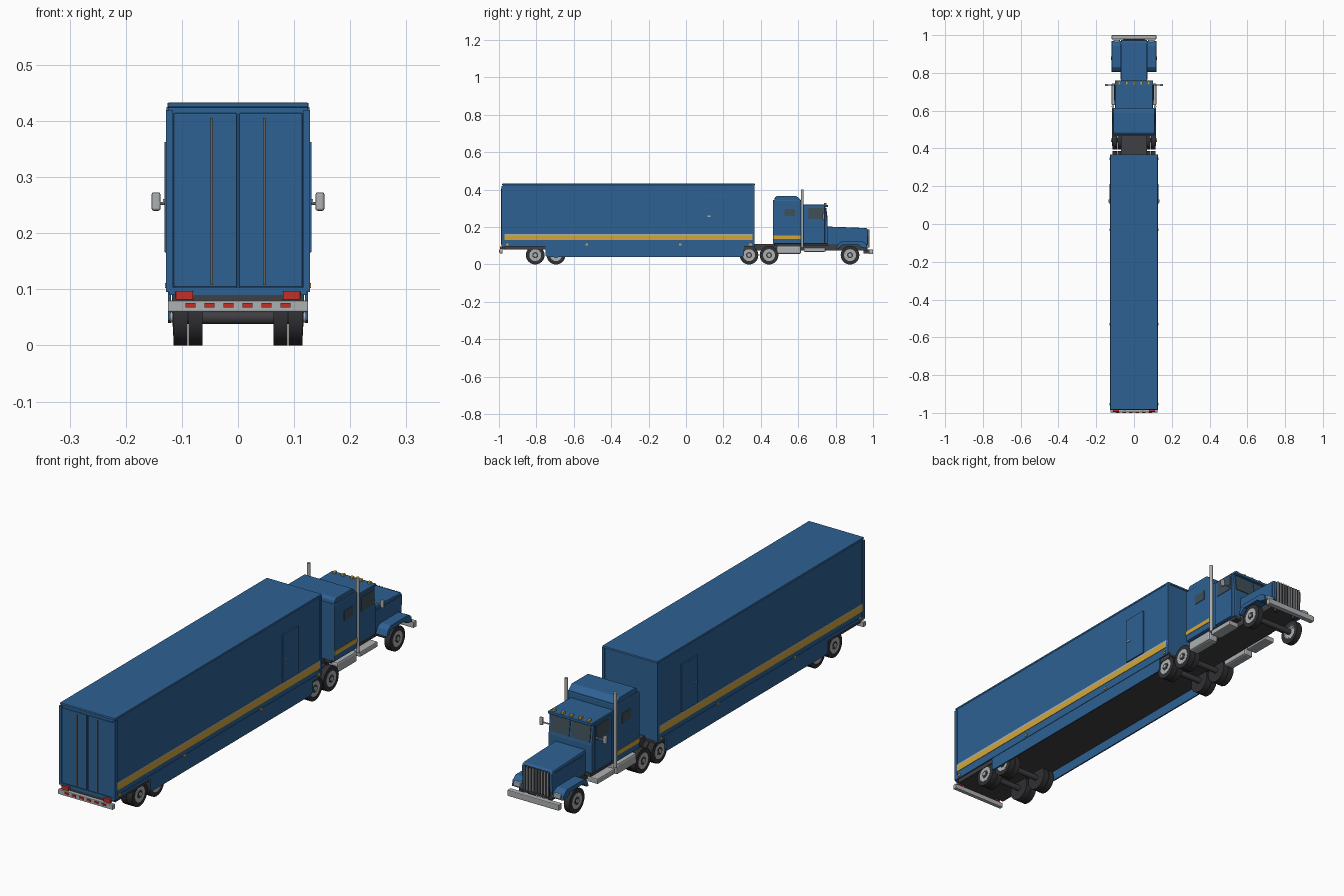
import bpy
import bmesh
from math import pi
from mathutils import Matrix, Vector

default_cube = bpy.data.objects.get("Cube")
if default_cube:
    bpy.data.objects.remove(default_cube, do_unlink=True)


def material(name, red, green, blue_part):
    mat = bpy.data.materials.new(name)
    colour = (red, green, blue_part, 1)
    mat.diffuse_color = colour
    mat.use_nodes = True
    shader = next(n for n in mat.node_tree.nodes if n.type == "BSDF_PRINCIPLED")
    shader.inputs["Base Color"].default_value = colour
    return mat


blue = material("body_blue", .027, .12, .29)
yellow = material("stripe_yellow", .65, .38, .04)
silver = material("silver_metal", .42, .44, .45)
rubber = material("tyre_rubber", .03, .03, .034)
frame = material("frame_grey", .05, .05, .056)
red = material("lamp_red", .55, .03, .02)
glass = material("window_glass", .05, .08, .1)
rod = material("rod_grey", .13, .12, .11)


def finish(name, bm, mat, bevel=0):
    bmesh.ops.recalc_face_normals(bm, faces=bm.faces)
    mesh = bpy.data.meshes.new(name)
    bm.to_mesh(mesh)
    bm.free()
    mesh.materials.append(mat)
    obj = bpy.data.objects.new(name, mesh)
    bpy.context.collection.objects.link(obj)
    if bevel:
        modifier = obj.modifiers.new("edge_bevel", "BEVEL")
        modifier.width = bevel
        modifier.segments = 2
    return obj


def prism(name, mat, x, profile, bevel=0):
    """Extrude a (y, z) outline between two x positions."""
    bm = bmesh.new()
    face = bm.faces.new([bm.verts.new((x[0], y, z)) for y, z in profile])
    extruded = bmesh.ops.extrude_face_region(bm, geom=[face])["geom"]
    moved = [v for v in extruded if isinstance(v, bmesh.types.BMVert)]
    bmesh.ops.translate(bm, verts=moved, vec=(x[1] - x[0], 0, 0))
    return finish(name, bm, mat, bevel)


def box(name, mat, x, y, z, bevel=0):
    corners = [(y[0], z[0]), (y[1], z[0]), (y[1], z[1]), (y[0], z[1])]
    return prism(name, mat, x, corners, bevel)


def centred(name, mat, half, y, z, bevel=0):
    return box(name, mat, (-half, half), y, z, bevel)


def sides():
    return (("left", 1), ("right", -1))


def pair(name, mat, x, y, z, bevel=0):
    for label, s in sides():
        box(f"{label}_{name}", mat, (s * x[0], s * x[1]), y, z, bevel)


def pair_prism(name, mat, x, profile, bevel=0):
    for label, s in sides():
        prism(f"{label}_{name}", mat, (s * x[0], s * x[1]), profile, bevel)


def cylinder(name, mat, start, end, radius, segments=24):
    start, end = Vector(start), Vector(end)
    axis = end - start
    turn = axis.to_track_quat("Z", "Y").to_matrix().to_4x4()
    bm = bmesh.new()
    bmesh.ops.create_cone(bm, cap_ends=True, segments=segments, radius1=radius,
                          radius2=radius, depth=axis.length,
                          matrix=Matrix.Translation((start + end) / 2) @ turn)
    obj = finish(name, bm, mat)
    bpy.ops.object.select_all(action="DESELECT")
    bpy.context.view_layer.objects.active = obj
    obj.select_set(True)
    bpy.ops.object.shade_smooth_by_angle(angle=pi / 6)
    return obj


# Trailer shell, floor and roof
rear, nose, wall = -.98, .365, .125
centred("trailer_body", blue, wall, (rear, nose), (.1, .425), .002)
centred("trailer_roof", blue, wall + .001, (rear - .003, nose + .003), (.424, .433), .003)
centred("trailer_floor", frame, .118, (rear + .01, nose), (.08, .1))
pair("lower_rail", blue, (wall - .004, wall + .002), (rear, nose), (.095, .11))
pair("corner_post", blue, (wall - .01, wall + .002), (nose - .01, nose + .002), (.1, .425))
pair("rear_post", blue, (wall - .008, wall + .003), (rear - .006, rear + .01), (.095, .42))
pair_prism("side_skirt", blue, (wall - .006, wall),
           [(-.75, .1), (-.75, .045), (-.74, .04), (.3, .04), (.31, .05), (.31, .1)])

# Trailer stripes, side doors and marker lamps
pair("yellow_stripe", yellow, (wall, wall + .002), (rear + .01, nose - .002), (.13, .156))
pair("silver_rail", silver, (wall, wall + .002), (rear + .01, nose - .002), (.156, .163))
pair("side_door", blue, (wall, wall + .006), (.107, .212), (.166, .363), .001)
pair("door_handle", silver, (wall, wall + .009), (.115, .13), (.255, .261))
for i, y in enumerate((-.955, -.53, -.03, .345)):
    pair(f"marker_lamp_{i}", yellow, (wall, wall + .005), (y - .007, y + .007), (.102, .111))

# Rear doors, locking rods and bumper
pair("rear_door", blue, (.002, .115), (rear - .005, rear), (.104, .414), .002)
pair("locking_rod", rod, (.045, .049), (rear - .008, rear), (.108, .405))
centred("rear_sill", blue, .122, (rear - .004, rear + .01), (.09, .103))
centred("rear_crossbeam", frame, .08, (rear - .002, rear + .02), (.08, .092))
pair("tail_lamp", red, (.08, .111), (rear - .014, rear), (.082, .097), .001)
centred("rear_bumper", silver, .125, (-.997, rear), (.06, .08), .002)
for i in range(6):
    x = (i - 2.5) * .034
    box(f"bumper_reflector_{i}", red, (x - .009, x + .009), (-1, -.996), (.068, .076))

# Wheels and axles
def wheel(label, s, y, inner, outer, rim):
    hub = .05
    cylinder(f"{label}_tyre", rubber, (s * inner, y, hub), (s * outer, y, hub), hub)
    if rim:
        for part, mat, radius, out in (("rim", silver, .032, .001),
                                       ("hub_ring", frame, .016, .002),
                                       ("hub_cap", silver, .009, .006)):
            cylinder(f"{label}_{part}", mat, (s * inner, y, hub),
                     (s * (outer + out), y, hub), radius)


for axle, y in enumerate((-.806, -.695, .337, .444, .877)):
    for label, s in sides():
        label = f"{label}_axle_{axle}"
        wheel(label, s, y, .09, .115, True)
        if y < .5:
            wheel(label + "_inner", s, y, .063, .088, False)
    cylinder(f"axle_{axle}", frame, (-.09, y, .05), (.09, y, .05), .012)

# Tractor frame, tanks and steps
centred("tractor_frame", frame, .068, (.32, .97), (.075, .11))
pair("fuel_tank", silver, (.07, .116), (.485, .615), (.056, .1), .008)
pair("cab_step", silver, (.07, .118), (.63, .745), (.068, .09), .004)
centred("cab_floor", frame, .095, (.47, .76), (.098, .112))

# Sleeper with sloping roof cap
centred("sleeper", blue, .115, (.465, .615), (.11, .345), .005)
prism("sleeper_roof", blue, (-.11, .11),
      [(.472, .34), (.475, .358), (.485, .366), (.59, .366), (.612, .348), (.612, .34)], .003)
pair("sleeper_stripe", yellow, (.115, .117), (.467, .613), (.137, .155))
pair("sleeper_window", glass, (.115, .117), (.527, .583), (.258, .298))

# Cab, doors, windows and roof lamps
prism("cab", blue, (-.1, .1),
      [(.61, .11), (.757, .11), (.757, .225), (.745, .32), (.61, .32)], .004)
pair("cab_door", blue, (.1, .104), (.635, .742), (.115, .312), .001)
pair("cab_window", glass, (.104, .106), (.655, .735), (.243, .303))
pair_prism("windscreen", glass, (.004, .09),
           [(.75, .238), (.758, .238), (.75, .303), (.742, .303)])
centred("sun_visor", blue, .1, (.735, .76), (.308, .319), .002)
for i in range(5):
    x = (i - 2) * .04
    box(f"roof_lamp_{i}", yellow, (x - .006, x + .006), (.738, .752), (.318, .328), .002)

# Hood, fenders, grille and front bumper
prism("hood", blue, (-.07, .07),
      [(.75, .105), (.972, .105), (.974, .185), (.965, .195), (.75, .203)], .005)
pair("hood_panel", blue, (.07, .072), (.765, .96), (.12, .185))
pair_prism("fender", blue, (.065, .118),
           [(.803, .085), (.812, .11), (.83, .123), (.945, .123), (.965, .108), (.97, .085),
            (.94, .09), (.92, .104), (.835, .104), (.815, .085)], .002)
centred("grille", rubber, .058, (.97, .977), (.09, .188))
for i in range(9):
    x = (i - 4) * .0135
    box(f"grille_bar_{i}", silver, (x - .002, x + .002), (.975, .981), (.09, .188))
centred("front_bumper", silver, .118, (.978, 1), (.055, .08), .003)
pair("bumper_bracket", frame, (.04, .055), (.95, .985), (.06, .08))
pair("headlamp", silver, (.075, .108), (.96, .975), (.09, .108), .003)

# Exhaust stacks and mirrors
for label, s in sides():
    cylinder(f"{label}_exhaust", silver, (s * .112, .622, .09), (s * .112, .622, .4), .007, 16)
    cylinder(f"{label}_mirror_arm", silver, (s * .1, .735, .253), (s * .145, .735, .253), .003, 8)
pair("mirror", silver, (.138, .154), (.73, .741), (.24, .273), .004)
